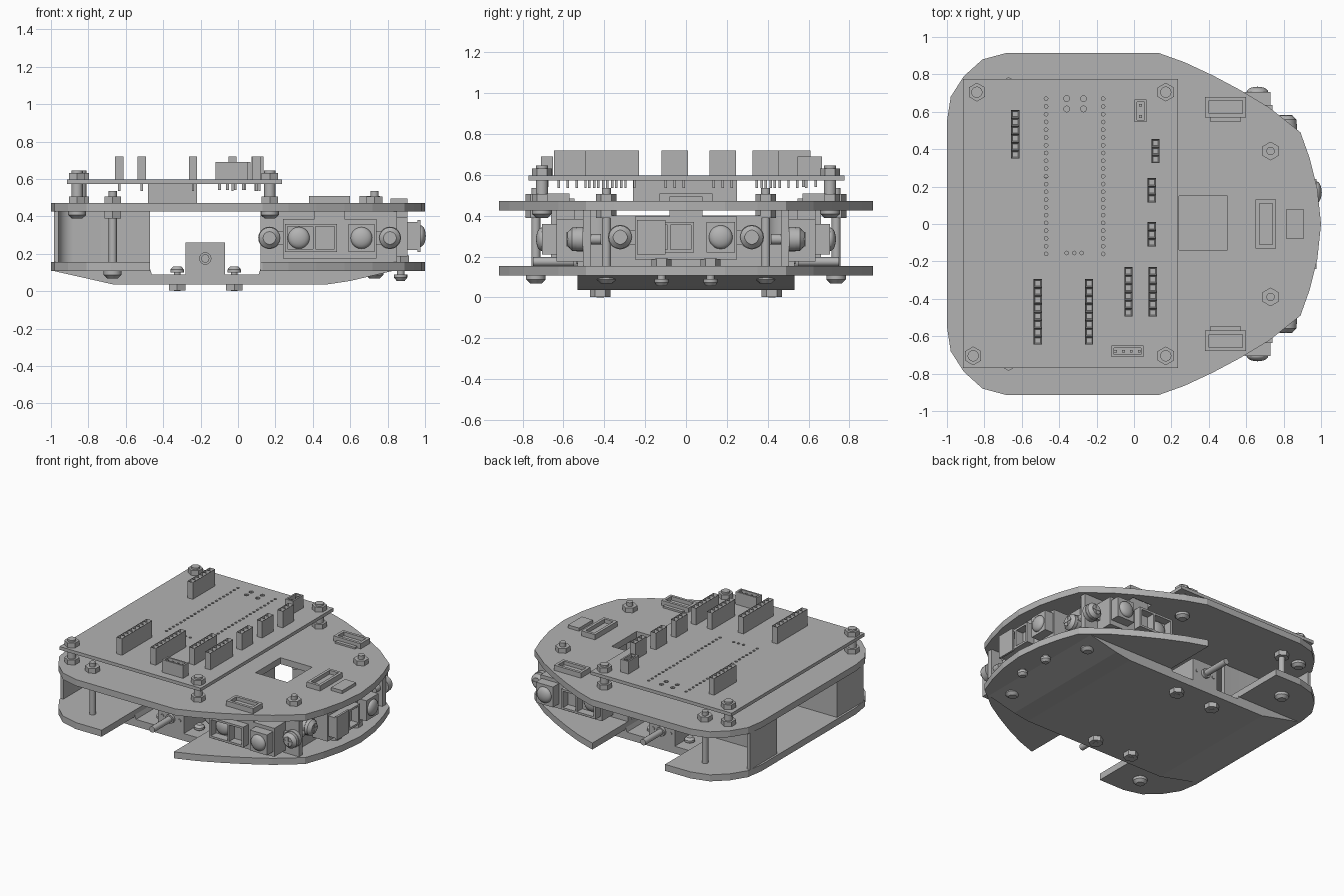
import bpy, bmesh, math
from mathutils import Matrix, Vector

if "Cube" in bpy.data.objects:
    bpy.data.objects.remove(bpy.data.objects["Cube"])

grey = bpy.data.materials.new("plain grey")
grey.use_nodes = True
GREY = (0.45, 0.45, 0.45, 1)
grey.diffuse_color = GREY
grey.node_tree.nodes["Principled BSDF"].inputs["Base Color"].default_value = GREY


def finish(name, bm, smooth=False):
    bmesh.ops.recalc_face_normals(bm, faces=bm.faces[:])
    mesh = bpy.data.meshes.new(name)
    bm.to_mesh(mesh)
    bm.free()
    ob = bpy.data.objects.new(name, mesh)
    bpy.context.scene.collection.objects.link(ob)
    mesh.materials.append(grey)
    if smooth:
        bpy.ops.object.select_all(action='DESELECT')
        ob.select_set(True)
        bpy.context.view_layer.objects.active = ob
        bpy.ops.object.shade_smooth_by_angle(angle=math.radians(35))
    return ob


def box(bm, x0, x1, y0, y1, z0, z1):
    m = Matrix.Translation(((x0 + x1) / 2, (y0 + y1) / 2, (z0 + z1) / 2)) @ Matrix.Diagonal(
        (x1 - x0, y1 - y0, z1 - z0, 1))
    return bmesh.ops.create_cube(bm, size=1, matrix=m)["verts"]


def rod(bm, x, y, z0, z1, r, seg=16, r2=None):
    m = Matrix.Translation((x, y, (z0 + z1) / 2))
    return bmesh.ops.create_cone(bm, cap_ends=True, segments=seg, radius1=r,
                                 radius2=r if r2 is None else r2, depth=z1 - z0, matrix=m)["verts"]


def prism(bm, points, push):
    face = bm.faces.new([bm.verts.new(p) for p in points])
    ext = bmesh.ops.extrude_face_region(bm, geom=[face])
    moved = [v for v in ext["geom"] if isinstance(v, bmesh.types.BMVert)]
    bmesh.ops.translate(bm, verts=moved, vec=push)


def pan_head(bm, x, y, z, r, h):
    # domed head with its flat side at z, growing along h
    a, b = sorted((z, z + h * 0.5))
    rod(bm, x, y, a, b, r)
    a, b = sorted((z + h * 0.5, z + h))
    radii = (r, r * 0.6) if h > 0 else (r * 0.6, r)
    rod(bm, x, y, a, b, radii[0], 16, radii[1])


def cut(ob, cutter):
    cutter.hide_render = True
    mod = ob.modifiers.new("cut", 'BOOLEAN')
    mod.operation, mod.solver, mod.object = 'DIFFERENCE', 'EXACT', cutter
    bpy.context.view_layer.objects.active = ob
    bpy.ops.object.modifier_apply(modifier=mod.name)
    bpy.data.objects.remove(cutter)


# Deck plates
half = [(-1, .55), (-.98, .68), (-.91, .79), (-.81, .88), (-.68, .915), (.13, .915), (.27, .865),
        (.42, .795), (.57, .715), (.72, .625), (.89, .49), (.94, .35), (.98, .19), (1, 0)]
outline = half + [(x, -y) for x, y in half[-2::-1]]


def plate(name, z0, z1):
    bm = bmesh.new()
    prism(bm, [(x, y, z0) for x, y in outline], (0, 0, z1 - z0))
    return finish(name, bm)


top = plate("top_plate", .425, .472)
bm = bmesh.new()
box(bm, .24, .5, -.14, .15, .3, .6)
for s in (-1, 1):
    box(bm, .41, .57, s * .62 - .05, s * .62 + .05, .3, .6)
cut(top, finish("top_cutter", bm))

bottom = plate("bottom_plate", .107, .155)
bm = bmesh.new()
box(bm, -.47, .12, -1.2, 1.2, 0, .3)
cut(bottom, finish("wheel_cutter", bm))

# Dropped floor between the wheels
bm = bmesh.new()
profile = [(-.98, .107), (-.67, .037), (.48, .037), (.6, .055), (.82, .107), (.12, .12),
           (.11, .09), (-.46, .09), (-.47, .12)]
prism(bm, [(x, -.53, z) for x, z in profile], (0, 1.06, 0))
finish("floor_skid", bm)

# Rear bay walls that curve outward at the back
for s, side in ((-1, "right"), (1, "left")):
    bm = bmesh.new()
    arc = [(-.88 - .08 * math.sin(a), .46 - .08 * math.cos(a))
           for a in [math.pi / 2 * i / 6 for i in range(7)]]
    path = [(-.47, .38)] + arc + [(-.96, .66), (-.985, .66), (-.985, .35), (-.47, .35)]
    prism(bm, [(x, s * y, .15) for x, y in path], (0, 0, .28))
    finish(side + "_rear_wall", bm, True)

    # Front bracket walls
    bm = bmesh.new()
    box(bm, .12, .85, s * .485 - .02, s * .485 + .02, .15, .43)
    finish(side + "_sensor_bracket", bm)

    # Wheel motor with gearbox screws and shaft
    bm = bmesh.new()
    box(bm, -.28, -.07, min(s * .1, s * .53), max(s * .1, s * .53), .09, .26)
    for x, r, end in ((-.175, .033, .55), (-.175, .022, .75), (-.245, .012, .535), (-.105, .012, .535)):
        vs = rod(bm, 0, 0, .5, end, r)
        rot = Matrix.Rotation(-s * math.pi / 2, 4, 'X')
        bmesh.ops.transform(bm, matrix=Matrix.Translation((x, 0, .175)) @ rot, verts=vs)
    finish(side + "_motor", bm, True)


# Distance sensors: built facing +z with length along x, then turned outward
def sensor(name, place):
    bm = bmesh.new()
    box(bm, -.25, .25, -.11, .1, 0, .13)
    box(bm, -.37, .37, -.035, .035, 0, .025)
    for x in (-.322, .322):
        rod(bm, x, 0, 0, .03, .06, 20)
        pan_head(bm, x, 0, .03, .057, .045)
        box(bm, x - .035, x + .035, -.006, .006, .07, .079)
        box(bm, x - .006, x + .006, -.035, .035, .07, .079)
        rod(bm, x, 0, -.09, 0, .025)
    # open box around one lens, plain box around the other
    box(bm, -.24, .04, .06, .075, .1, .19)
    box(bm, -.24, .04, -.075, -.06, .1, .19)
    for x in (-.24, -.09, .025):
        box(bm, x, x + .015, -.075, .075, .1, .19)
    box(bm, .1, .24, -.075, .075, .1, .2)
    for x, z in ((-.165, .13), (.17, .2)):
        m = Matrix.Translation((x, 0, z)) @ Matrix.Diagonal((1, 1, .5, 1))
        bmesh.ops.create_uvsphere(bm, u_segments=20, v_segments=10, radius=.058, matrix=m)
    # plug on the upper edge
    box(bm, -.08, .08, .1, .2, .04, .13)
    bm.transform(place)
    finish(name, bm, True)


def frame(along, up, out, origin):
    m = Matrix((along, up, out)).transposed().to_4x4()
    return Matrix.Translation(origin) @ m


sensor("right_sensor", frame((1, 0, 0), (0, 0, 1), (0, -1, 0), (.49, -.505, .285)))
sensor("left_sensor", frame((1, 0, 0), (0, 0, 1), (0, 1, 0), (.49, .505, .285)))
sensor("front_sensor", frame((0, 1, 0), (0, 0, 1), (1, 0, 0), (.775, 0, .295)))
bm = bmesh.new()
box(bm, .745, .78, -.37, .37, .155, .4)
box(bm, .96, .975, -.24, -.1, .21, .38)
finish("front_bracket", bm)

# Open connector shells above the deck
for name, x0, x1, y0, y1 in (("front_plug", .65, .76, -.13, .13), ("left_plug", .38, .6, .57, .68),
                             ("right_plug", .38, .6, -.68, -.57)):
    bm = bmesh.new()
    box(bm, x0, x1, y0, y1, .45, .482)
    box(bm, x0, x0 + .02, y0, y1, .48, .51)
    box(bm, x1 - .02, x1, y0, y1, .48, .51)
    box(bm, x0, x1, y0, y0 + .02, .48, .51)
    box(bm, x0, x1, y1 - .02, y1, .48, .51)
    finish(name, bm)


# Bolts: head at one end, hex nut near the other
def bolt(name, x, y, head_z, head_h, end_z, nuts, r=.022, head_r=.048):
    bm = bmesh.new()
    pan_head(bm, x, y, head_z, head_r, head_h)
    a, b = sorted((head_z, end_z))
    rod(bm, x, y, a, b, r)
    for n in nuts:
        rod(bm, x, y, n, n + .035, .05, 6)
    finish(name, bm, True)


for s in (-1, 1):
    bolt("front_frame_bolt", .73, s * .39, .107, -.038, .535, (.472, .39))
    bolt("rear_frame_bolt", -.67, s * .735, .107, -.038, .535, (.472, .39))
    bolt("nose_bolt", .87, s * .12, .09, -.035, .185, (.155,), .02, .035)
    for x in (-.325, -.02):
        bolt("motor_bolt", x, s * .42, .1, .032, 0, (.003,), .018, .036)
for x, y in ((-.84, .705), (.17, .705), (-.86, -.705), (.17, -.705)):
    bolt("board_bolt", x, y, .425, -.035, .645, (.597, .472), .03)

# Circuit board with drilled holes
bm = bmesh.new()
box(bm, -.915, .235, -.77, .775, .573, .597)
board = finish("circuit_board", bm)
bm = bmesh.new()
for i in range(21):
    for x in (-.47, -.165):
        rod(bm, x, -.16 + .0415 * i, .55, .62, .01, 8)
for x in (-.36, -.27):
    for y in (.615, .67):
        rod(bm, x, y, .55, .62, .016, 10)
for x in (-.36, -.32, -.28):
    rod(bm, x, -.155, .55, .62, .01, 8)
cut(board, finish("hole_cutter", bm))
bm = bmesh.new()
box(bm, -.48, -.22, -.26, .25, .472, .573)
finish("controller_module", bm)


# Socket strips: one cell per pin, hollow on top, pin below the board
def socket_strip(x, y0, y1, count):
    bm = bmesh.new()
    step = (y1 - y0) / count
    for i in range(count):
        y = y0 + step * i
        box(bm, x - .022, x + .022, y, y + step, .597, .72)
    tops = [f for f in bm.faces if f.calc_center_median().z > .719]
    bmesh.ops.inset_individual(bm, faces=tops, thickness=.011)
    bmesh.ops.translate(bm, verts=list({v for f in tops for v in f.verts}), vec=(0, 0, -.05))
    for i in range(count):
        y = y0 + step * (i + .5)
        box(bm, x - .006, x + .006, y - .006, y + .006, .535, .575)
    finish("socket_strip", bm)


for strip in ((-.635, .35, .61, 6), (-.515, -.645, -.295, 8), (-.24, -.645, -.295, 8),
              (-.03, -.495, -.23, 6), (.1, -.495, -.23, 6), (.115, .325, .455, 3),
              (.095, .115, .245, 3), (.095, -.12, .01, 3)):
    socket_strip(*strip)


# Shrouded pin plugs on the board
def pin_plug(name, x0, x1, y0, y1, pins):
    bm = bmesh.new()
    t = .012
    box(bm, x0, x1, y0, y1, .597, .625)
    box(bm, x0, x0 + t, y0, y1, .62, .69)
    box(bm, x1 - t, x1, y0, y1, .62, .69)
    box(bm, x0, x1, y0, y0 + t, .62, .69)
    box(bm, x0, x1, y1 - t, y1, .62, .69)
    for i in range(pins):
        f = (i + .5) / pins
        long_x = x1 - x0 > y1 - y0
        x = x0 + (x1 - x0) * (f if long_x else .5)
        y = y0 + (y1 - y0) * (.5 if long_x else f)
        box(bm, x - .007, x + .007, y - .007, y + .007, .54, .68)
    finish(name, bm)


pin_plug("side_pin_plug", .003, .067, .545, .665, 2)
pin_plug("rear_pin_plug", -.12, .05, -.71, -.65, 4)
